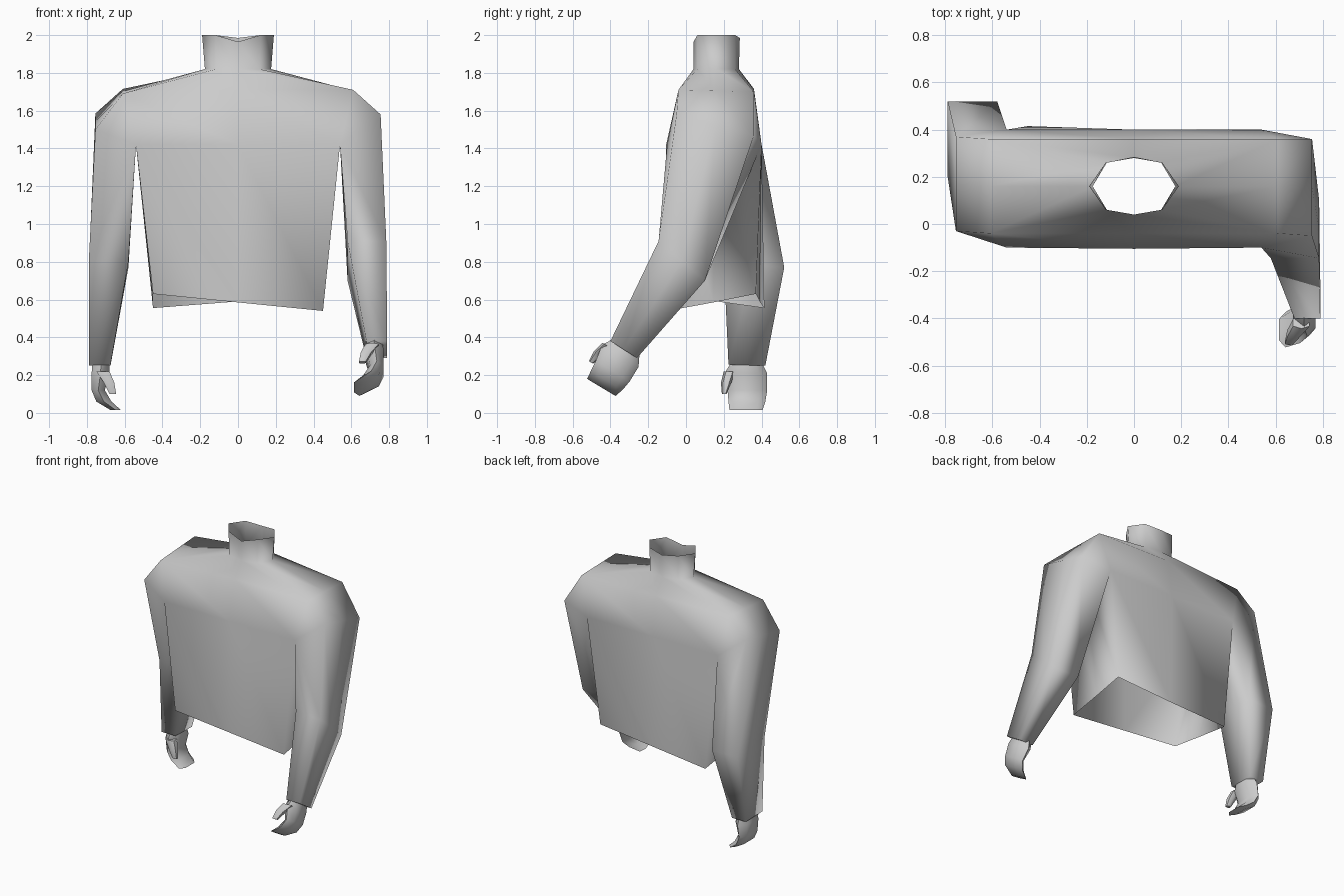
import bpy, bmesh, math
from mathutils import Matrix, Vector

cube = bpy.data.objects.get("Cube")
if cube:
    bpy.data.objects.remove(cube, do_unlink=True)

grey = bpy.data.materials.new("plain_grey")
GREY = (0.6, 0.6, 0.6, 1)
grey.diffuse_color = GREY
grey.use_nodes = True
grey.node_tree.nodes["Principled BSDF"].inputs["Base Color"].default_value = GREY


def finish(bm, name, angle):
    bmesh.ops.recalc_face_normals(bm, faces=bm.faces)
    mesh = bpy.data.meshes.new(name)
    bm.to_mesh(mesh)
    bm.free()
    mesh.materials.append(grey)
    ob = bpy.data.objects.new(name, mesh)
    bpy.context.collection.objects.link(ob)
    bpy.ops.object.select_all(action='DESELECT')
    ob.select_set(True)
    bpy.context.view_layer.objects.active = ob
    bpy.ops.object.shade_smooth_by_angle(angle=math.radians(angle))


def loop(bm, points):
    return [bm.verts.new(p) for p in points]


def bridge(bm, a, b, skip=()):
    n = len(a)
    for i in range(n):
        if i not in skip:
            bm.faces.new((a[i], a[(i + 1) % n], b[(i + 1) % n], b[i]))


def ring(xc, xs, yf, yb, yfm, ybm, z):
    """Eight points from front middle round by +x; z is (fm, f+, b+, bm, b-, f-)."""
    ym = (yf + yb) / 2
    return [(0, yfm, z[0]), (xc, yf, z[1]), (xs, ym, (z[1] + z[2]) / 2), (xc, yb, z[2]),
            (0, ybm, z[3]), (-xc, yb, z[4]), (-xs, ym, (z[4] + z[5]) / 2), (-xc, yf, z[5])]


# Torso shell, open at the neck and at the hem
bm = bmesh.new()
neck_top = loop(bm, ring(.12, .19, .06, .26, .04, .285, (1.965, 2, 2, 1.985, 2, 2)))
neck_base = loop(bm, ring(.115, .175, .06, .26, .04, .28, (1.82,) * 6))
shoulder = loop(bm, ring(.61, .61, -.04, .36, -.04, .36, (1.71, 1.71, 1.7, 1.71, 1.715, 1.69)))
armpit = loop(bm, ring(.54, .54, -.1, .4, -.105, .4, (1.42,) * 6))
hem = loop(bm, ring(.45, .45, -.1, .39, -.1, .39, (.585, .54, .63, .59, .555, .63)))
hem[3].co.y, hem[5].co.y = .37, .415
bridge(bm, neck_top, neck_base)
bridge(bm, neck_base, shoulder)
bridge(bm, shoulder, armpit, skip=(1, 2, 5, 6))
bridge(bm, armpit, hem)


def sleeve(side, front, mid, back, outer, elbow, wrist):
    """Sleeve grown from the shoulder opening; elbow and wrist give
    (inner x, outer x, front (y, z), back (y, z))."""
    s_f, s_m, s_b = (shoulder[i] for i in (front, mid, back))
    a_f, a_m, a_b = (armpit[i] for i in (front, mid, back))
    of, ob = (Vector((side * .755, y, z)) for y, z in outer)
    o_f, o_m, o_b = loop(bm, (of, (of + ob) / 2, ob))
    # rounded shoulder cap
    for f in ((s_f, s_m, o_m, o_f), (s_m, s_b, o_b, o_m), (s_f, o_f, a_f), (s_b, a_b, o_b)):
        bm.faces.new(f)
    prev = [o_f, o_m, o_b, a_b, a_m, a_f]
    for xi, xo, f, b in (elbow, wrist):
        m = ((f[0] + b[0]) / 2, (f[1] + b[1]) / 2)
        cur = loop(bm, [(side * xo, *f), (side * xo, *m), (side * xo, *b),
                        (side * xi, *b), (side * xi, *m), (side * xi, *f)])
        bridge(bm, prev, cur)
        prev = cur
    bm.faces.new(prev)


sleeve(1, 1, 2, 3, ((-.05, 1.58), (.36, 1.47)),
       (.58, .785, (-.145, .91), (.1, .7)), (.68, .79, (-.4, .38), (-.26, .29)))
sleeve(-1, 7, 6, 5, ((-.03, 1.5), (.37, 1.585)),
       (.58, .79, (.2, .8), (.52, .77)), (.675, .79, (.225, .255), (.42, .25)))
finish(bm, "torso_and_sleeves", 180)

# Mitten hands: (down, inner x, outer x, thumb-side y, back y) per section
PALM = ((-.02, -.05, .04, -.08, .08), (.04, -.05, .045, -.115, .11), (.13, -.025, .045, -.1, .11),
        (.19, -.06, .02, -.095, .1), (.235, -.11, -.055, -.09, .085))
THUMB = ((.03, -.05, .02, -.12, -.06), (.09, -.075, -.02, -.135, -.08), (.15, -.085, -.05, -.13, -.105))


def hand(name, side, origin, tilt):
    bm = bmesh.new()
    place = Matrix.Translation(origin) @ Matrix.Rotation(tilt, 4, 'X')
    for sections in (PALM, THUMB):
        prev = None
        for d, xi, xo, yf, yb in sections:
            xm, inset = (xi + xo) / 2, (yb - yf) * .2
            pts = ((xm, yf), (xo, yf + inset), (xo, yb - inset),
                   (xm, yb), (xi, yb - inset), (xi, yf + inset))
            cur = loop(bm, [place @ Vector((side * x, y, -d)) for x, y in pts])
            if prev:
                bridge(bm, prev, cur)
            else:
                bm.faces.new(cur)
            prev = cur
        bm.faces.new(prev)
    finish(bm, name, 60)


hand("left_hand", 1, (.725, -.325, .335), -math.radians(31))
hand("right_hand", -1, (-.73, .32, .25), 0)
